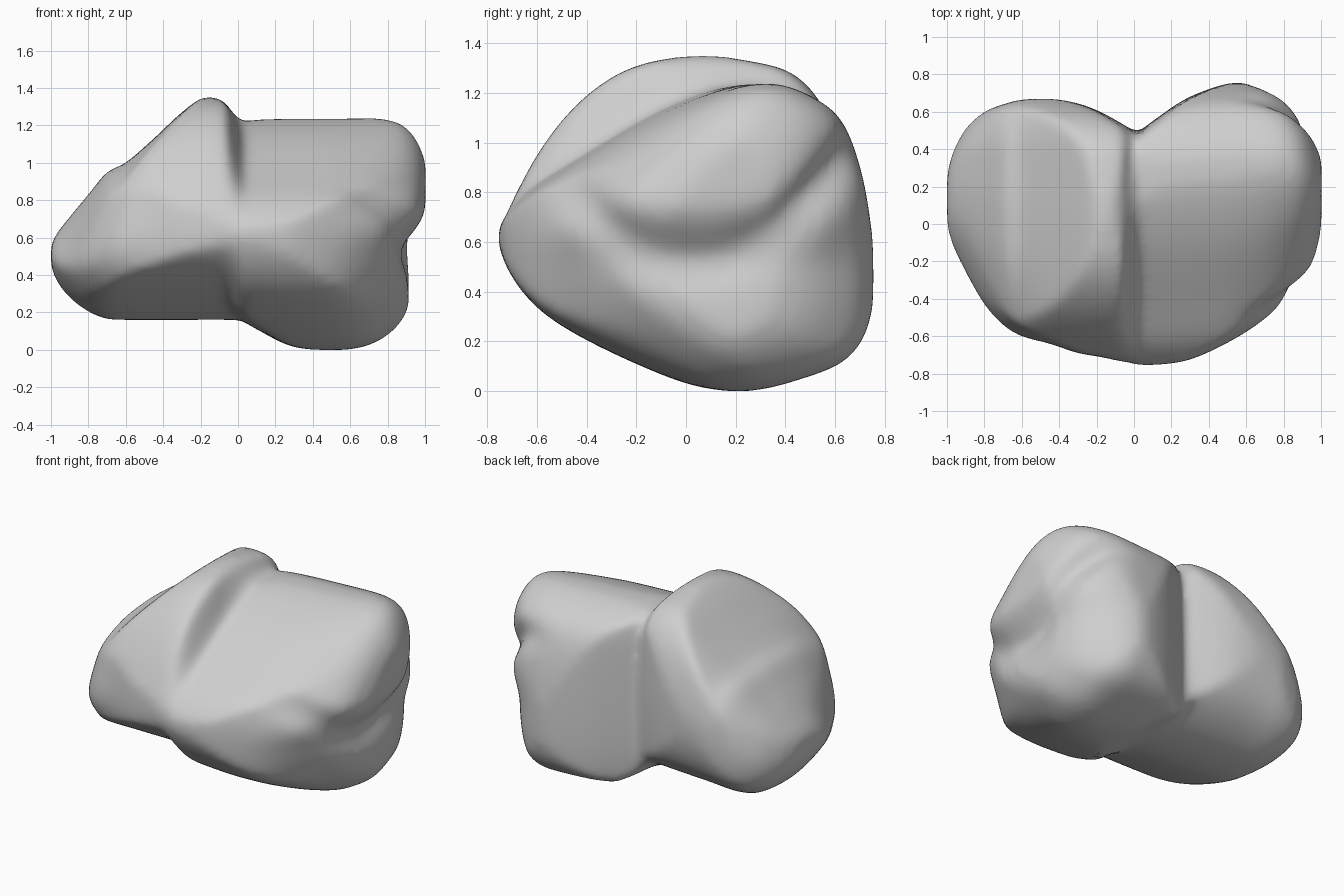
import bpy, bmesh, math
from mathutils import Vector

old = bpy.data.objects.get("Cube")
if old:
    bpy.data.objects.remove(old, do_unlink=True)

RING = 84      # points around each cross-section
STEPS = 6      # sections between neighbouring stations

# Stations along the rock: x, bottom, top, front, back
STATIONS = [
    (-1, .45, .56, -.02, .26), (-.97, .37, .62, -.12, .38), (-.9, .28, .71, -.26, .51),
    (-.8, .205, .83, -.43, .6), (-.7, .165, .95, -.54, .64), (-.6, .16, 1, -.6, .665),
    (-.45, .16, 1.13, -.64, .67), (-.3, .16, 1.27, -.69, .645), (-.18, .16, 1.35, -.71, .6),
    (-.07, .16, 1.325, -.735, .54), (.02, .155, 1.225, -.755, .495), (.1, .11, 1.23, -.755, .55),
    (.3, .015, 1.235, -.725, .68), (.55, -.002, 1.235, -.61, .755), (.75, .025, 1.235, -.49, .7),
    (.88, .08, 1.2, -.38, .6), (.96, .15, 1.11, -.27, .49), (1.003, .23, 1, -.1, .37),
]
# Full-size extent of each lobe: bottom, top, front, back
CREST_SIZE = (.16, 1.35, -.735, .67)
BLOCK_SIZE = (0, 1.235, -.755, .755)
# Unit cross-sections (front to back, bottom to top) of the two lobes
CREST_LOBE = [(0, .37), (.06, .59), (.19, .81), (.35, .95), (.54, 1), (.7, .985), (.85, .93),
              (.95, .76), (1, .46), (.95, .2), (.8, .05), (.6, 0), (.4, .05), (.14, .2)]
BLOCK_LOBE = [(0, .47), (.06, .62), (.23, .76), (.46, .92), (.66, 1), (.81, .97), (.93, .85),
              (.99, .57), (1, .29), (.94, .12), (.8, .04), (.62, 0), (.42, .06), (.12, .25)]


def smoothstep(a, b, v):
    t = min(1, max(0, (v - a) / (b - a)))
    return t * t * (3 - 2 * t)


def spline(a, b, c, d, t):
    """Smooth curve from b to c with a and d as neighbours."""
    return b + (c - a) * t / 2 + (a * 2 - b * 5 + c * 4 - d) * t**2 / 2 + (b * 3 - a - c * 3 + d) * t**3 / 2


def closed_curve(points):
    """Resample a closed profile evenly by parameter."""
    pts = [Vector(p) for p in points]
    n = len(pts)
    result = []
    for k in range(RING):
        i, t = divmod(k * n / RING, 1)
        result.append(spline(*[pts[(int(i) + o) % n] for o in (-1, 0, 1, 2)], t))
    return result


def end_rows(row):
    """Shrink an end section towards its middle to close the rock."""
    x, low, high, front, back = row
    z, y = (low + high) / 2, (front + back) / 2
    middle = Vector((x, z, z, y, y))
    return [row.lerp(middle, k / STEPS) for k in range(1, STEPS)]


def station_rows():
    rows = [Vector(s) for s in STATIONS]
    last = len(rows) - 1
    result = end_rows(rows[0])[::-1]
    for i in range(last):
        near = [rows[min(last, max(0, i + o))] for o in (-1, 0, 1, 2)]
        result += [spline(*near, k / STEPS) for k in range(STEPS)]
    return result + [rows[-1]] + end_rows(rows[-1])


def fill(point, extent):
    """Scale a unit profile point into an extent, as (y, z)."""
    low, high, front, back = extent
    return Vector((front + point[0] * (back - front), low + point[1] * (high - low)))


def section_point(point, size, extent, taper):
    """Trim the full-size lobe to the extent, turning into scaling at the ends."""
    low, high, front, back = extent
    y, z = fill(point, size)
    trimmed = Vector((min(back, max(front, y)), min(high, max(low, z))))
    return trimmed.lerp(fill(point, extent), taper)


def place(x, y, z):
    """Pull in the lower end and cut the curved groove beneath its overhang."""
    end = smoothstep(.45, 1, x)
    lower = 1 - smoothstep(.48, .78, z)
    middle = .53 + 1.1 * (y - .03) ** 2
    groove = math.exp(-((z - middle) / .11) ** 2)
    return (x - end * (.09 * lower + .05 * groove), y * (1 - .1 * end * groove), z)


def build_rock(name):
    crest, block = closed_curve(CREST_LOBE), closed_curve(BLOCK_LOBE)
    bm = bmesh.new()
    rings = []
    for x, *extent in station_rows():
        mix = smoothstep(-.08, .05, x)
        taper = .2 + .8 * smoothstep(.4, 1, abs(x))
        ring = []
        for a, b in zip(crest, block):
            left = section_point(a, CREST_SIZE, extent, taper)
            right = section_point(b, BLOCK_SIZE, extent, taper)
            ring.append(bm.verts.new(place(x, *left.lerp(right, mix))))
        rings.append(ring)
    for r, s in zip(rings, rings[1:]):
        for i in range(RING):
            j = (i + 1) % RING
            bm.faces.new((r[i], r[j], s[j], s[i]))
    bm.faces.new(rings[0])
    bm.faces.new(rings[-1])
    bmesh.ops.recalc_face_normals(bm, faces=bm.faces)
    mesh = bpy.data.meshes.new(name)
    bm.to_mesh(mesh)
    bm.free()
    obj = bpy.data.objects.new(name, mesh)
    bpy.context.collection.objects.link(obj)
    return obj


# Rock surface
stone = bpy.data.materials.new("grey_stone")
stone.use_nodes = True
colour = (.62, .62, .62, 1)
stone.diffuse_color = colour
stone.node_tree.nodes["Principled BSDF"].inputs["Base Color"].default_value = colour

rock = build_rock("rock")
rock.data.materials.append(stone)

# Even out the mesh and soften the worn edges
remesh = rock.modifiers.new("even_mesh", "REMESH")
remesh.mode = "VOXEL"
remesh.voxel_size = .022
remesh.use_smooth_shade = True
soften = rock.modifiers.new("worn_edges", "SMOOTH")
soften.factor = .5
soften.iterations = 14
